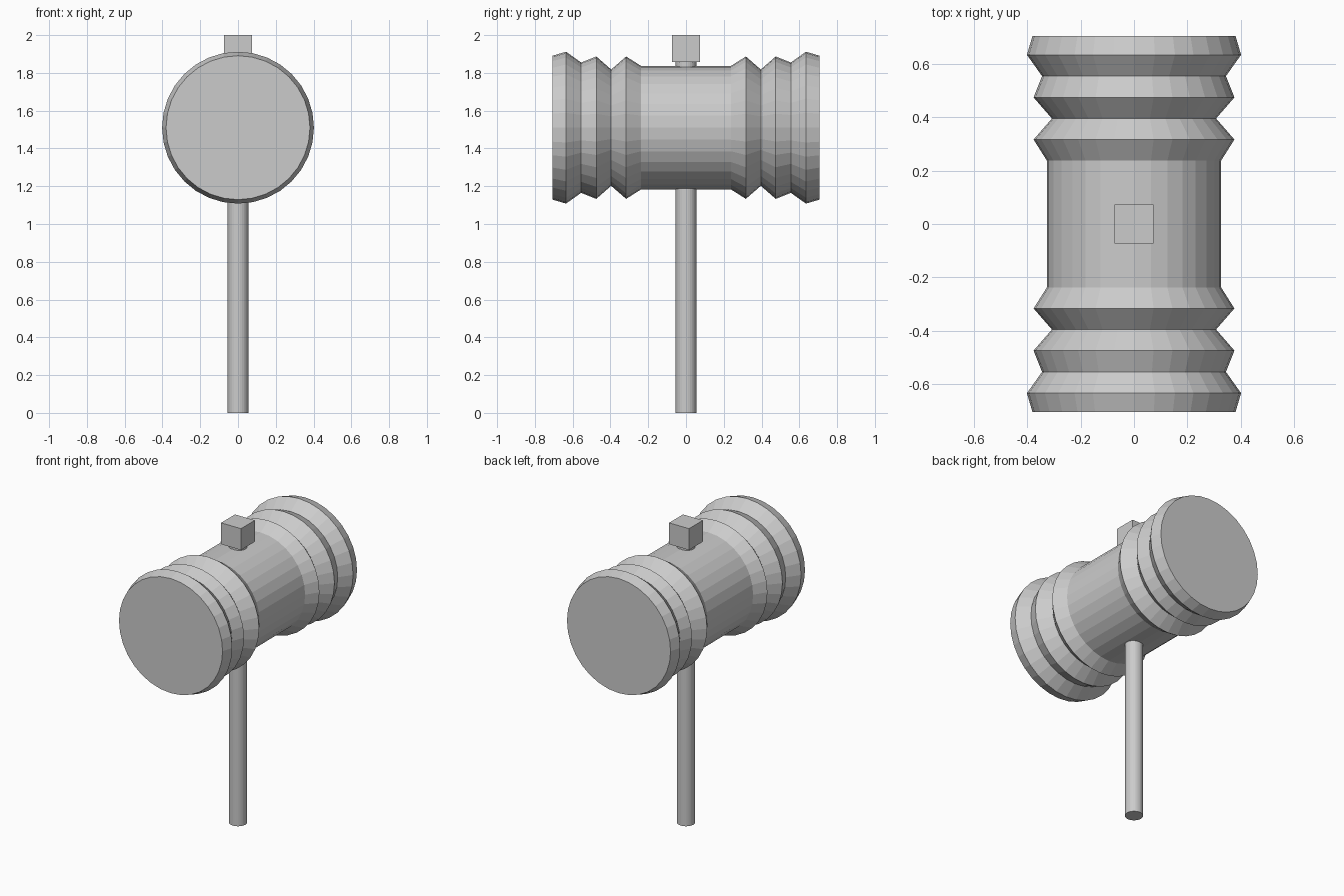
import bpy, bmesh
from math import pi
from mathutils import Matrix

cube = bpy.data.objects.get("Cube")
if cube:
    bpy.data.objects.remove(cube, do_unlink=True)

grey = bpy.data.materials.new("plain grey")
grey.use_nodes = True
COLOUR = (0.6, 0.6, 0.6, 1)
grey.diffuse_color = COLOUR
grey.node_tree.nodes["Principled BSDF"].inputs["Base Color"].default_value = COLOUR


def finish(name, bm):
    bmesh.ops.recalc_face_normals(bm, faces=bm.faces)
    mesh = bpy.data.meshes.new(name)
    bm.to_mesh(mesh)
    bm.free()
    mesh.materials.append(grey)
    obj = bpy.data.objects.new(name, mesh)
    bpy.context.collection.objects.link(obj)
    return obj


def lathe(name, profile, sides):
    """Closed faceted solid from (height, radius) rings around z."""
    bm = bmesh.new()
    rings = []
    for height, radius in profile:
        ring = bmesh.ops.create_circle(bm, segments=sides, radius=radius,
                                       matrix=Matrix.Translation((0, 0, height)))
        rings.append(ring["verts"])
    for low, high in zip(rings, rings[1:]):
        for i in range(sides):
            j = (i + 1) % sides
            bm.faces.new((low[i], low[j], high[j], high[i]))
    bm.faces.new(rings[0])
    bm.faces.new(rings[-1])
    return finish(name, bm)


# Mallet head: mirrored ridged profile, laid along y
half = [(0.238, 0.327), (0.317, 0.377), (0.396, 0.308), (0.475, 0.377),
        (0.555, 0.345), (0.635, 0.402), (0.706, 0.381)]
profile = [(-y, r) for y, r in reversed(half)] + half
head = lathe("mallet_head", profile, 32)
head.data.transform(Matrix.Translation((0, 0, 1.51)) @ Matrix.Rotation(pi / 2, 4, "X"))

# Handle passing through the head
lathe("handle", [(0, 0.055), (1.88, 0.055)], 32)

# Square cap on the handle top
bm = bmesh.new()
bmesh.ops.create_cube(bm, size=1, matrix=Matrix.Translation((0, 0, 1.929))
                      @ Matrix.Diagonal((0.146, 0.146, 0.142, 1)))
finish("handle_cap", bm)
